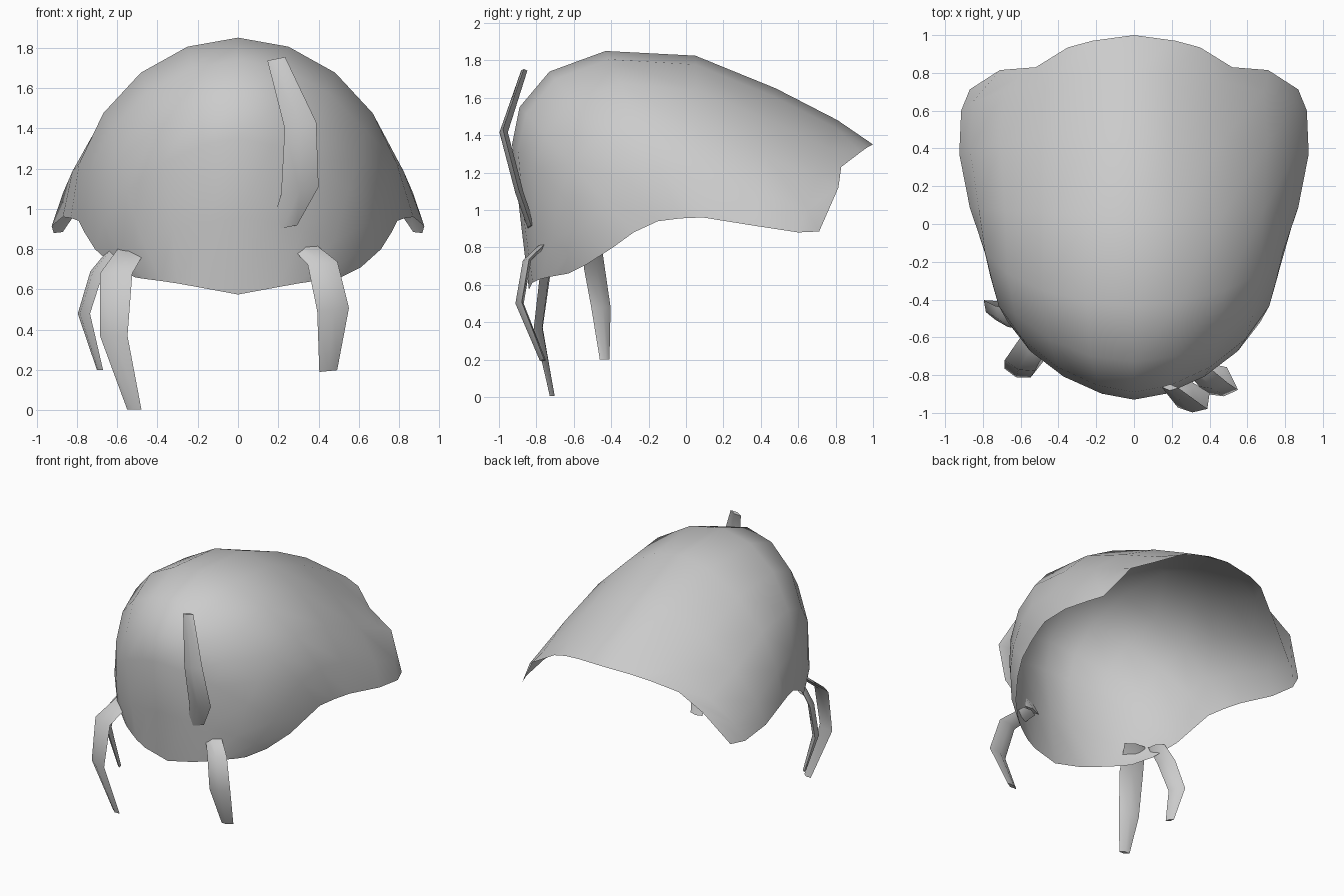
import bpy, bmesh
from math import sin, cos, radians
from mathutils import Vector

if "Cube" in bpy.data.objects:
    bpy.data.objects.remove(bpy.data.objects["Cube"])


def make_object(name, verts, faces, angle):
    mesh = bpy.data.meshes.new(name)
    mesh.from_pydata(verts, [], faces)
    bm = bmesh.new()
    bm.from_mesh(mesh)
    bmesh.ops.remove_doubles(bm, verts=bm.verts, dist=0.0005)
    bmesh.ops.recalc_face_normals(bm, faces=bm.faces)
    bm.to_mesh(mesh)
    bm.free()
    ob = bpy.data.objects.new(name, mesh)
    bpy.context.collection.objects.link(ob)
    bpy.ops.object.select_all(action='DESELECT')
    ob.select_set(True)
    bpy.context.view_layer.objects.active = ob
    bpy.ops.object.shade_smooth_by_angle(angle=radians(angle))
    return ob


# Open shell: half-sections from the centre line (y, z) to the side rim (x, y, z)
sections = [
    ((-0.885, 0.95), (0.61, -0.53, 0.71), 1.7),
    ((-0.93, 1.35), (0.71, -0.39, 0.80), 1.65),
    ((-0.89, 1.55), (0.76, -0.28, 0.88), 1.7),
    ((-0.73, 1.74), (0.79, -0.15, 0.94), 1.87),
    ((-0.43, 1.85), (0.83, -0.03, 0.955), 1.96),
    ((0.05, 1.825), (0.87, 0.09, 0.96), 1.76),
    ((0.48, 1.65), (0.925, 0.37, 0.915), 1.58),
    ((0.81, 1.48), (0.915, 0.60, 0.88), 1.5),
]
front_rim = [(0, -0.84, 0.575), (0.2, -0.82, 0.612), (0.30, -0.78, 0.63),
             (0.38, -0.73, 0.642), (0.46, -0.675, 0.652), (0.51, -0.63, 0.66)]
back_rim = [(0, 1.0, 1.35), (0.22, 0.97, 1.335), (0.35, 0.935, 1.31),
            (0.52, 0.83, 1.23), (0.71, 0.815, 1.12), (0.87, 0.712, 0.885)]
N = 5


def section(top, rim, n):
    row = []
    for i in range(N + 1):
        t = radians(90 * i / N)
        s, c = sin(t) ** (2 / n), max(cos(t), 0) ** (2 / n)
        row.append((rim[0] * s, rim[1] + (top[0] - rim[1]) * c,
                    rim[2] + (top[1] - rim[2]) * c))
    return row


rows = [front_rim] + [section(*s) for s in sections] + [back_rim]
# mirror each half-section across x = 0
rows = [[(-x, y, z) for x, y, z in reversed(r[1:])] + list(r) for r in rows]
W = 2 * N + 1
faces = [(r * W + c, r * W + c + 1, (r + 1) * W + c + 1, (r + 1) * W + c)
         for r in range(len(rows) - 1) for c in range(W - 1)]
make_object("cap_shell", [p for r in rows for p in r], faces, 80)


# Curved strands: diamond section swept through (x, y, z, width) stations
def strand(name, side, stations, thick=0.045):
    side = Vector(side).normalized()
    out = Vector((side.y, -side.x, 0)).normalized()
    verts, faces = [], []
    for x, y, z, w in stations:
        p = Vector((x, y, z))
        t = thick * min(1, w / 0.12) / 2
        verts += [p - side * w / 2, p + out * t, p + side * w / 2, p - out * t]
    for i in range(len(stations) - 1):
        for k in range(4):
            a, b = i * 4 + k, i * 4 + (k + 1) % 4
            faces.append((a, b, b + 4, a + 4))
    e = len(verts)
    faces += [(3, 2, 1, 0), (e - 4, e - 3, e - 2, e - 1)]
    make_object(name, verts, faces, 50)


strand("raised_front_strand", (1, -0.05, 0.2), [
    (0.19, -0.865, 1.745, 0.09), (0.31, -0.975, 1.415, 0.16),
    (0.307, -0.89, 1.09, 0.19), (0.225, -0.825, 0.905, 0.14)])
strand("right_front_strand", (1, 0.15, 0.1), [
    (0.31, -0.745, 0.83, 0.12), (0.42, -0.85, 0.73, 0.15),
    (0.472, -0.89, 0.5, 0.16), (0.448, -0.765, 0.195, 0.09)])
strand("left_long_strand", (1, -0.35, 0), [
    (-0.52, -0.61, 0.81, 0.15), (-0.605, -0.75, 0.68, 0.17),
    (-0.617, -0.79, 0.37, 0.145), (-0.515, -0.715, 0.005, 0.075)])
strand("left_side_strand", (0.5, -0.85, 0), [
    (-0.62, -0.50, 0.79, 0.12), (-0.70, -0.49, 0.69, 0.13),
    (-0.765, -0.455, 0.48, 0.12), (-0.685, -0.435, 0.2, 0.06)])
